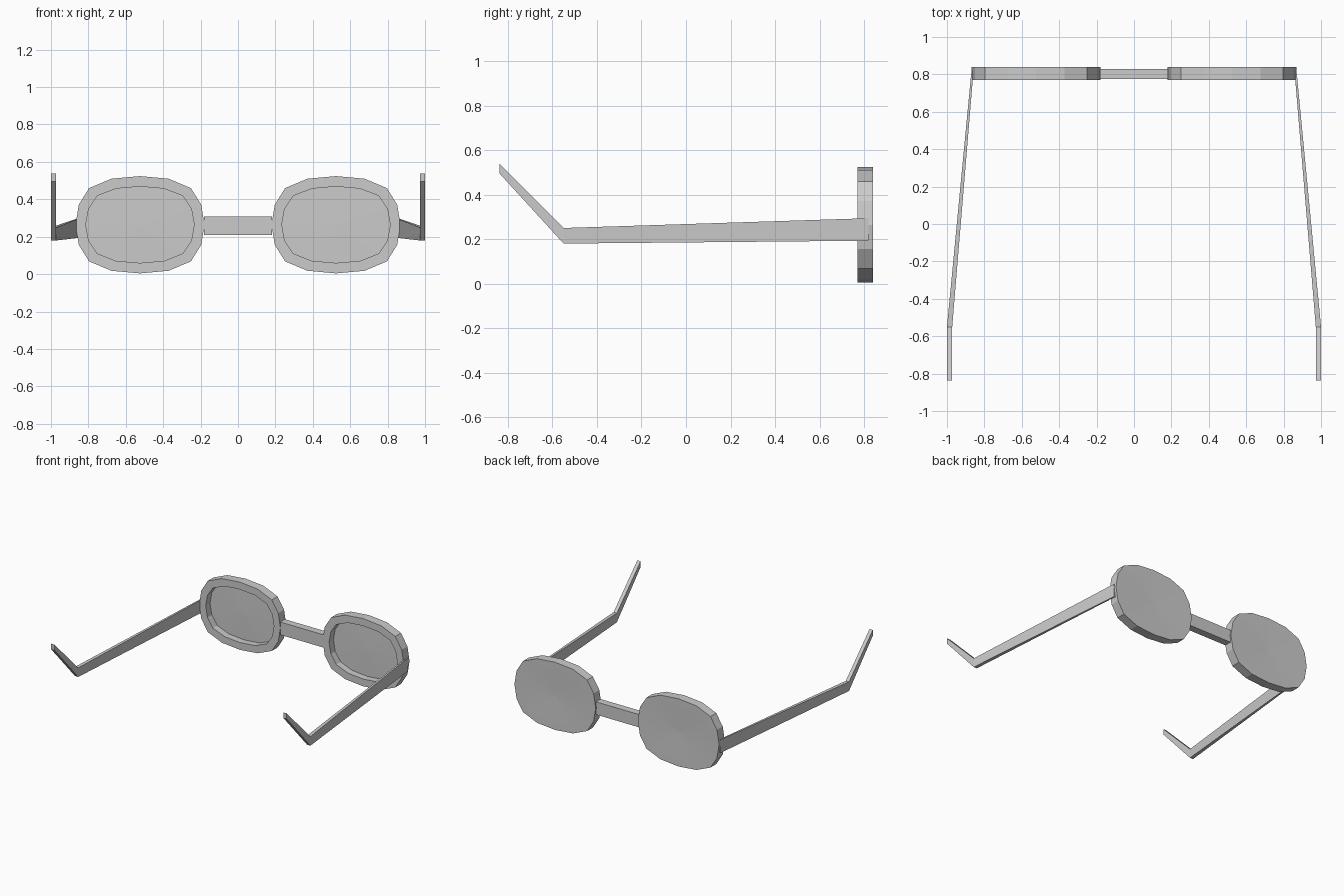
import bpy, bmesh

if "Cube" in bpy.data.objects:
    bpy.data.objects.remove(bpy.data.objects["Cube"])

LENS_X, LENS_Z = 0.524, 0.264

# Quarter of the rounded 16-sided rim outline, mirrored into a full loop
QUARTER = [(0.345, 0.0), (0.327, 0.108), (0.272, 0.196), (0.153, 0.246)]


def outline():
    pts = QUARTER + [(0.0, 0.26)]
    pts += [(-x, z) for x, z in reversed(QUARTER)]
    return pts + [(-x, -z) for x, z in pts[1:-1]]


def make_object(name, bm):
    bmesh.ops.recalc_face_normals(bm, faces=bm.faces)
    mesh = bpy.data.meshes.new(name)
    bm.to_mesh(mesh)
    bm.free()
    ob = bpy.data.objects.new(name, mesh)
    bpy.context.collection.objects.link(ob)
    return ob


def loft(bm, loops):
    """Join matching vertex loops with quads and return them."""
    rings = [[bm.verts.new(p) for p in loop] for loop in loops]
    for a, b in zip(rings, rings[1:]):
        n = len(a)
        for i in range(n):
            j = (i + 1) % n
            bm.faces.new((a[i], a[j], b[j], b[i]))
    return rings


def fan(bm, ring, centre):
    c = bm.verts.new(centre)
    for i in range(len(ring)):
        bm.faces.new((ring[i], ring[(i + 1) % len(ring)], c))


def lens(name, side):
    # Rim with a recess facing the wearer and a shallow dished outer face
    def ring(y, sx=1.0, sz=1.0):
        return [(side * LENS_X + x * sx, y, LENS_Z + z * sz) for x, z in outline()]
    bm = bmesh.new()
    rings = loft(bm, [ring(0.823, 0.84, 0.785), ring(0.77, 0.84, 0.785),
                      ring(0.77), ring(0.84), ring(0.839, 0.84, 0.785)])
    fan(bm, rings[0], (side * LENS_X, 0.82, LENS_Z))
    fan(bm, rings[-1], (side * LENS_X, 0.833, LENS_Z))
    return make_object(name, bm)


def temple(name, side):
    # Tapered arm: hinge, ear bend and tip sections (x0, x1, y, z0, z1)
    sections = [(0.858, 0.869, 0.82, 0.193, 0.294),
                (0.972, 1.0, -0.55, 0.18, 0.25),
                (0.972, 1.0, -0.838, 0.495, 0.538)]
    bm = bmesh.new()
    rings = loft(bm, [[(side * x0, y, z0), (side * x1, y, z0),
                       (side * x1, y, z1), (side * x0, y, z1)]
                      for x0, x1, y, z0, z1 in sections])
    bm.faces.new(rings[0])
    bm.faces.new(rings[-1])
    return make_object(name, bm)


for label, side in (("left", -1), ("right", 1)):
    lens(label + "_lens", side)
    temple(label + "_temple", side)

# Nose bridge
bm = bmesh.new()
bmesh.ops.create_cube(bm, size=1)
bmesh.ops.scale(bm, vec=(0.366, 0.056, 0.098), verts=bm.verts)
bmesh.ops.translate(bm, vec=(0, 0.802, 0.258), verts=bm.verts)
make_object("bridge", bm)
